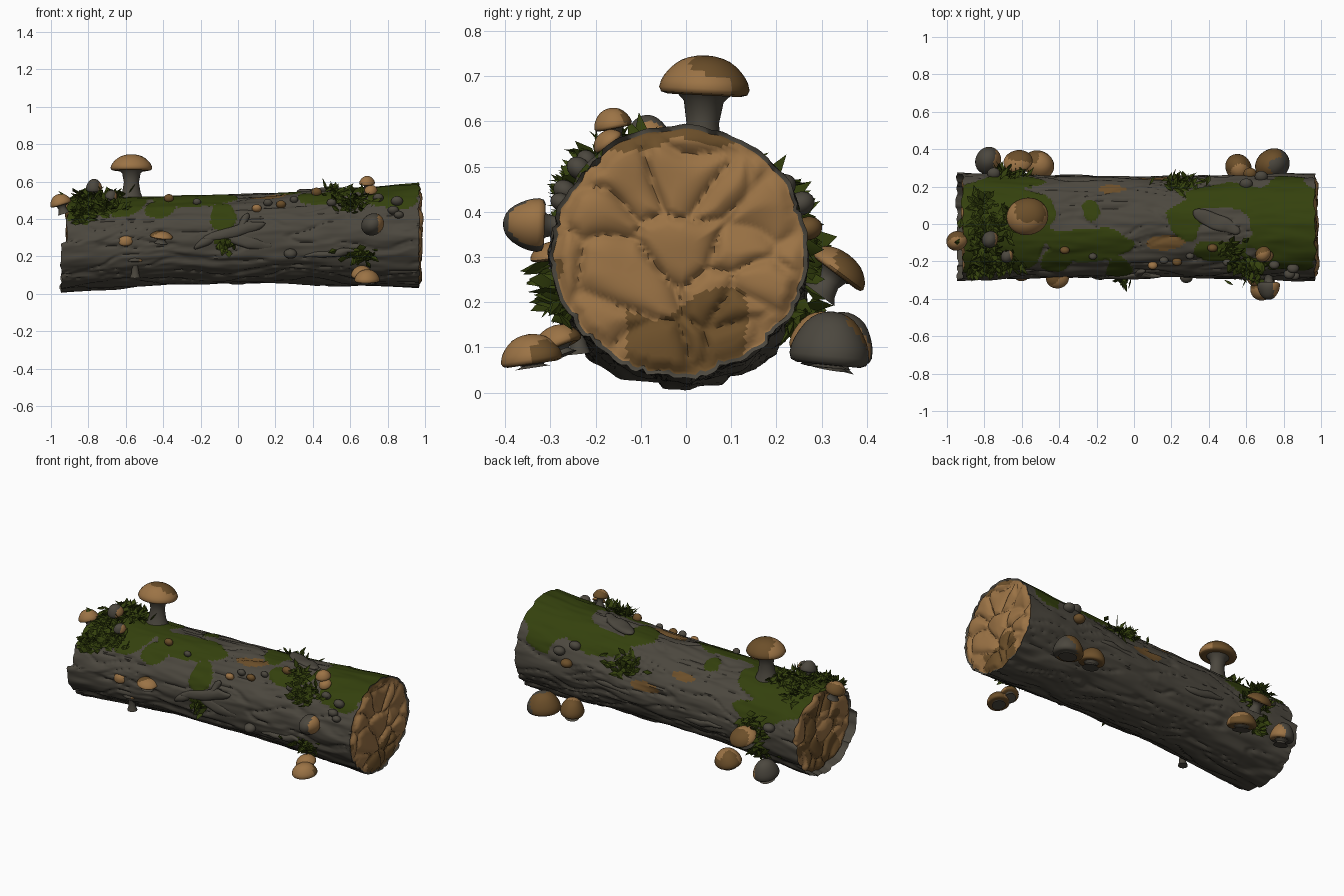
import bpy, bmesh, math, random
from mathutils import Vector, Matrix, noise

if "Cube" in bpy.data.objects:
    bpy.data.objects.remove(bpy.data.objects["Cube"])

random.seed(4)

def material(name, c):
    m = bpy.data.materials.new(name)
    m.diffuse_color = (*c, 1)
    m.use_nodes = True
    m.node_tree.nodes["Principled BSDF"].inputs["Base Color"].default_value = m.diffuse_color
    return m

MATS = [material("grey_bark", (0.072, 0.064, 0.049)),
        material("moss_green", (0.034, 0.052, 0.004)),
        material("tan_wood", (0.33, 0.172, 0.06)),
        material("brown_wood", (0.15, 0.078, 0.023))]
BARK, MOSS, TAN, BROWN = range(4)

def finish(bm, name, angle=50):
    bmesh.ops.recalc_face_normals(bm, faces=bm.faces)
    me = bpy.data.meshes.new(name)
    bm.to_mesh(me)
    bm.free()
    for m in MATS:
        me.materials.append(m)
    ob = bpy.data.objects.new(name, me)
    bpy.context.collection.objects.link(ob)
    bpy.context.view_layer.objects.active = ob
    ob.select_set(True)
    bpy.ops.object.shade_smooth_by_angle(angle=math.radians(angle))
    ob.select_set(False)
    return ob

def lerp_table(x, table):
    for (x0, v0), (x1, v1) in zip(table, table[1:]):
        if x <= x1:
            t = max(0, (x - x0) / (x1 - x0))
            return v0 + (v1 - v0) * t
    return table[-1][1]

TOP = [(-0.95, 0.49), (-0.8, 0.5), (-0.5, 0.505), (0, 0.52), (0.4, 0.535), (0.75, 0.56), (0.98, 0.58)]
BOT = [(-0.95, 0.015), (-0.7, 0.035), (-0.35, 0.065), (0.3, 0.065), (0.98, 0.045)]
WID = [(-0.95, 0.28), (-0.6, 0.265), (0, 0.257), (0.6, 0.265), (0.98, 0.275)]

# Patches on the bark as (x, angle from top, half length, half angle)
MOSS_SPOTS = [(-0.68, 0.15, 0.27, 1.1), (-0.42, -0.75, 0.08, 0.35), (-0.25, -0.35, 0.24, 0.35),
              (-0.08, -1.05, 0.07, 0.4), (-0.08, -1.6, 0.06, 0.15), (0.28, 0.15, 0.1, 0.4),
              (-0.23, 0.3, 0.05, 0.25), (0.84, 0.1, 0.25, 1.05), (0.5, 0.65, 0.22, 0.35),
              (-0.85, 0, 0.12, 1.0), (0.45, -0.5, 0.14, 0.25)]
BROWN_SPOTS = [(0.17, -0.32, 0.1, 0.15), (-0.12, 0.85, 0.08, 0.11), (0.1, 1.35, 0.1, 0.12)]
BARE_SPOTS = [(0.52, 0.0, 0.11, 0.3)]

def in_spots(x, a, spots, rough):
    n = rough * noise.noise(Vector((x * 7, math.sin(a) * 3.5, math.cos(a) * 3.5)))
    return any(((x - sx) / rx) ** 2 + ((a - sa) / ra) ** 2 < 1 + n for sx, sa, rx, ra in spots)

def bark_colour(x, a):
    if in_spots(x, a, BROWN_SPOTS, 0.6):
        return BROWN
    if in_spots(x, a, BARE_SPOTS, 0.8):
        return BARK
    return MOSS if in_spots(x, a, MOSS_SPOTS, 0.7) else BARK

def log_point(x, a, scale=1.0, rough=1.0):
    t, b, w = (lerp_table(x, k) for k in (TOP, BOT, WID))
    s, c = math.sin(a), math.cos(a)
    ridge = noise.noise(Vector((x * 3, s * 4, c * 4)))
    fine = noise.noise(Vector((x * 7 + 9, s * 9, c * 9)))
    bend = a + 0.25 * noise.noise(Vector((x * 4, s * 2, c * 2)))
    crack = max(0, 0.11 - abs(noise.noise(Vector((x * 2 + 3, math.sin(bend) * 4.2, math.cos(bend) * 4.2)))))
    r = 0.012 * ridge + 0.006 * fine - 0.1 * crack + 0.011
    if bark_colour(x, a) == MOSS:
        r = 0.004 * fine + 0.007 * ridge + 0.014
    r *= rough
    return Vector((x, -0.015 + (w + r) * s * scale,
                   max(0.002, (t + b) / 2 + ((t - b) / 2 + r) * c * scale)))

# Log: ridged tube with ragged rims and lumpy cut ends
NX, NA = 190, 150
bm = bmesh.new()
angles = [-math.pi + 2 * math.pi * j / NA for j in range(NA)]

def ends(a):
    n = noise.noise(Vector((math.sin(a) * 5, math.cos(a) * 5, 2)))
    low = 0.03 if math.cos(a) < 0.1 else 0
    return -0.915 - low + 0.02 * n, 0.968 + 0.016 * n

rings = []
for i in range(NX + 1):
    ring = []
    for a in angles:
        x0, x1 = ends(a)
        ring.append(bm.verts.new(log_point(x0 + (x1 - x0) * i / NX, a)))
    rings.append(ring)
for i in range(NX):
    for j in range(NA):
        k = (j + 1) % NA
        f = bm.faces.new((rings[i][j], rings[i][k], rings[i + 1][k], rings[i + 1][j]))
        f.material_index = bark_colour(f.calc_center_median().x, angles[j] + math.pi / NA)

def lump(y, z, side):
    warp = noise.noise_vector(Vector((y * 5, z * 5, side))) * 0.5
    d = noise.voronoi(Vector((y * 7 + side, z * 7, side * 3)) + warp)[0]
    return 0.026 * (1 - math.exp(-5 * (d[1] - d[0]))) + 0.014 * noise.noise(Vector((y * 7, z * 7, side)))

for side, edge in ((-1, rings[0]), (1, rings[-1])):
    prev = edge
    base = -0.895 if side < 0 else 0.958
    for s in [0.97, 0.95] + [0.95 * (1 - q / 30) for q in range(1, 30)]:
        ring = []
        for a in angles:
            p = log_point(base, a, s, s ** 2)
            p.x = base + side * lump(p.y, p.z, side) * min(1, (1 - s) * 9)
            ring.append(bm.verts.new(p))
        for j in range(NA):
            k = (j + 1) % NA
            f = bm.faces.new((prev[j], prev[k], ring[k], ring[j]))
            c = f.calc_center_median()
            n = noise.noise(Vector((c.y * 6, c.z * 6, side * 4)))
            core = abs(c.y) < 0.13 and c.z < 0.2 + 0.12 * n
            f.material_index = BARK if s == 0.97 else BROWN if n > 0.16 + 0.14 * side or core else TAN
        prev = ring
    bm.faces.new(prev).material_index = TAN
finish(bm, "log", 60)

def frame(loc, direction):
    return Matrix.Translation(loc) @ Vector(direction).to_track_quat('Z', 'Y').to_matrix().to_4x4()

def lathe(bm, profile, mat, colour, sides=32):
    """Spin (radius, height) points about local z, slightly uneven."""
    prev = None
    for r, h in profile:
        ring = []
        for j in range(sides):
            a = 2 * math.pi * j / sides
            q = r * (1 + 0.06 * math.sin(a * 2 + mat.translation.x * 9))
            ring.append(bm.verts.new(mat @ Vector((q * math.cos(a), q * math.sin(a), h))))
        if prev:
            for j in range(sides):
                k = (j + 1) % sides
                f = bm.faces.new((prev[j], prev[k], ring[k], ring[j]))
                f.material_index = colour(f.calc_center_median(), h)
        prev = ring
    bmesh.ops.remove_doubles(bm, verts=bm.verts, dist=1e-5)

CAP = [(0, 0.06), (0.35, 0.04), (0.8, -0.03), (0.95, 0.02), (1, 0.14), (0.96, 0.32), (0.9, 0.45), (0.8, 0.6),
       (0.68, 0.74), (0.53, 0.86), (0.38, 0.93), (0.2, 0.98), (0, 1)]

def mushroom(name, loc, direction, radius, height, stem, top=TAN):
    m = frame(loc, direction)
    bm = bmesh.new()
    def cap_colour(c, h):
        off = (c - Vector(loc)) / radius
        n = noise.noise(c * 11)
        if top == BARK:     # grey caps are tan on the side towards the right end
            return TAN if off.x > 0.5 + n * 0.3 else BARK
        if top == BROWN:    # brown cap turning grey towards the right end
            return BARK if off.x > 0.1 + n else BROWN
        if h <= 0.03 * height:
            return BROWN
        return BROWN if off.y + 1.3 * n > 0.25 else TAN   # darker towards the back
    lathe(bm, [(r * radius, h * height) for r, h in CAP], m, cap_colour)
    w = radius * 0.4
    lathe(bm, [(0, -stem), (w * 1.5, -stem), (w * 1.1, -stem * 0.75), (w * 0.9, -stem * 0.4),
               (w * 1.1, -stem * 0.1), (w * 1.6, height * 0.05), (0, height * 0.06)], m, lambda c, h: BARK)
    finish(bm, name)

# Mushrooms: position of cap base, direction, radius, height, stem length
mushroom("tall_mushroom", (-0.57, 0.04, 0.66), (0, 0.05, 1), 0.106, 0.086, 0.16)
SHELVES = [((-0.945, -0.09, 0.475), (-0.3, 0, 1), 0.055, 0.06, 0.05, TAN),
           ((-0.78, 0.335, 0.08), (0, 0.25, 1), 0.072, 0.1, 0.03, BARK),
           ((-0.62, 0.33, 0.265), (0, 0.6, 0.8), 0.075, 0.05, 0.06, TAN),
           ((-0.51, 0.315, 0.075), (0.1, 0.2, 1), 0.08, 0.085, 0.02, TAN),
           ((0.56, 0.30, 0.09), (-0.1, 0.1, 1), 0.072, 0.09, 0.03, TAN),
           ((0.74, 0.315, 0.065), (0, 0.1, 1), 0.09, 0.115, 0.01, BROWN),
           ((0.69, -0.34, 0.065), (0, -0.15, 1), 0.068, 0.065, 0.01, TAN),
           ((0.66, -0.28, 0.1), (-0.1, -0.4, 1), 0.055, 0.05, 0.02, TAN),
           ((0.72, -0.315, 0.37), (0, -1, 0.05), 0.06, 0.09, 0.06, BARK),
           ((0.69, -0.16, 0.585), (0, -0.2, 1), 0.042, 0.045, 0.05, TAN),
           ((0.71, -0.17, 0.55), (0.1, -0.6, 0.8), 0.035, 0.03, 0.04, TAN),
           ((-0.41, -0.29, 0.3), (0.1, -0.2, 1), 0.058, 0.035, 0.03, TAN),
           ((-0.6, -0.265, 0.28), (0, -0.6, 0.7), 0.043, 0.04, 0.04, TAN),
           ((-0.55, -0.245, 0.175), (0, -0.1, 1), 0.045, 0.035, 0.09, BARK),
           ((-0.77, -0.08, 0.555), (0, -0.3, 1), 0.045, 0.06, 0.06, BARK),
           ((-0.68, -0.17, 0.515), (0.2, -0.4, 1), 0.035, 0.04, 0.05, BARK)]
for i, (p, d, r, h, s, c) in enumerate(SHELVES):
    mushroom(f"small_mushroom_{i + 1}", p, d, r, h, s, c)

# Buttons: little round fungi dotted over the bark (x, angle, size, colour)
BUTTONS = [(-0.37, -0.45, 0.026, BROWN), (-0.22, -0.6, 0.022, BARK), (0.1, -0.85, 0.026, TAN),
           (0.16, -0.7, 0.024, BARK), (0.23, -0.75, 0.026, BROWN), (0.3, -0.6, 0.022, BARK),
           (0.42, -0.4, 0.028, BROWN), (0.85, -0.85, 0.032, BARK), (0.83, -1.05, 0.03, BARK),
           (0.75, -0.75, 0.028, BARK), (0.86, -1.15, 0.026, BARK), (0.28, -1.9, 0.035, BARK),
           (0.6, 0.95, 0.035, BARK), (0.68, 1.15, 0.035, BARK), (0.62, 1.35, 0.035, BROWN),
           (-0.75, 1.3, 0.035, BARK), (0.5, -0.75, 0.026, BARK)]
bm = bmesh.new()
for x, a, s, colour in BUTTONS:
    out = Vector((0, math.sin(a), math.cos(a)))
    m = frame(log_point(x, a) + out * s * 0.35, out) @ Matrix.Diagonal((1, 0.75, 0.9, 1))
    got = bmesh.ops.create_icosphere(bm, subdivisions=3, radius=s, matrix=m)
    for v in got["verts"]:
        for f in v.link_faces:
            f.material_index = colour
finish(bm, "button_fungi", 80)

# Bark flakes: long flat curls lifting off the log (x, angle, length, width, turn)
bm = bmesh.new()
for x, a, ln, w, turn in [(-0.02, -1.4, 0.17, 0.032, 0.25), (0.06, -1.65, 0.13, 0.035, -0.2), (-0.14, -1.55, 0.1, 0.025, 0.5),
                          (0.44, 0.1, 0.14, 0.04, -0.4), (0.03, -1.2, 0.06, 0.02, 1.0), (0.5, -1.9, 0.15, 0.02, 0.1),
                          (-0.3, 1.8, 0.14, 0.02, 0.1), (0.3, 1.6, 0.16, 0.02, -0.1)]:
    out = Vector((0, math.sin(a), math.cos(a)))
    rot = Matrix((Vector((1, 0, 0)), out.cross(Vector((1, 0, 0))), out)).transposed().to_4x4()
    m = Matrix.Translation(log_point(x, a)) @ rot @ Matrix.Rotation(turn, 4, 'Z')
    bmesh.ops.create_icosphere(bm, subdivisions=3, radius=1, matrix=m @ Matrix.Diagonal((ln, w, 0.018, 1)))
for v in bm.verts:
    v.co += 0.012 * noise.noise_vector(v.co * 14)
finish(bm, "bark_flakes")

# Moss tufts: clumps of pointed folded leaves (x, angle, spread along, spread round, count)
TUFTS = [(-0.8, -0.15, 0.1, 0.09, 100), (-0.72, -0.72, 0.1, 0.06, 90), (-0.83, -0.9, 0.07, 0.05, 60),
         (-0.66, 0.1, 0.08, 0.08, 50), (-0.82, 0.45, 0.07, 0.07, 35), (0.25, 1.0, 0.09, 0.06, 75),
         (0.6, -0.8, 0.1, 0.06, 85), (0.52, -0.4, 0.05, 0.05, 25), (0.64, -1.95, 0.08, 0.04, 60),
         (-0.08, -1.7, 0.05, 0.03, 15), (-0.65, 1.45, 0.09, 0.06, 65), (-0.65, 2.0, 0.08, 0.05, 45)]
for i, (tx, ta, along, around, count) in enumerate(TUFTS):
    bm = bmesh.new()
    for _ in range(count):
        x = tx + random.gauss(0, along * 0.5)
        a = ta + random.gauss(0, around * 0.5) / 0.27
        out = Vector((0, math.sin(a), math.cos(a)))
        base = log_point(x, a) + out * random.uniform(-0.005, 0.025)
        d = (out * random.uniform(0.1, 0.7) + Vector((random.uniform(-1, 1), random.uniform(-1, 1),
                                                       random.uniform(-0.4, 0.4)))).normalized()
        ln, w = random.uniform(0.04, 0.07), random.uniform(0.013, 0.021)
        side = d.cross(out).normalized() * w
        up = out * 0.008
        pts = [base - d * 0.015, base + d * ln * 0.4 + side, base + d * ln * 0.4 + up,
               base + d * ln * 0.4 - side, base + d * ln, base + d * ln * 0.4 - up]
        v = [bm.verts.new(p) for p in pts]
        for q in ((0, 1, 2), (0, 2, 3), (1, 4, 2), (2, 4, 3), (0, 5, 1), (0, 3, 5), (1, 5, 4), (5, 3, 4)):
            bm.faces.new([v[k] for k in q]).material_index = MOSS
    finish(bm, f"moss_tuft_{i + 1}", 30)
